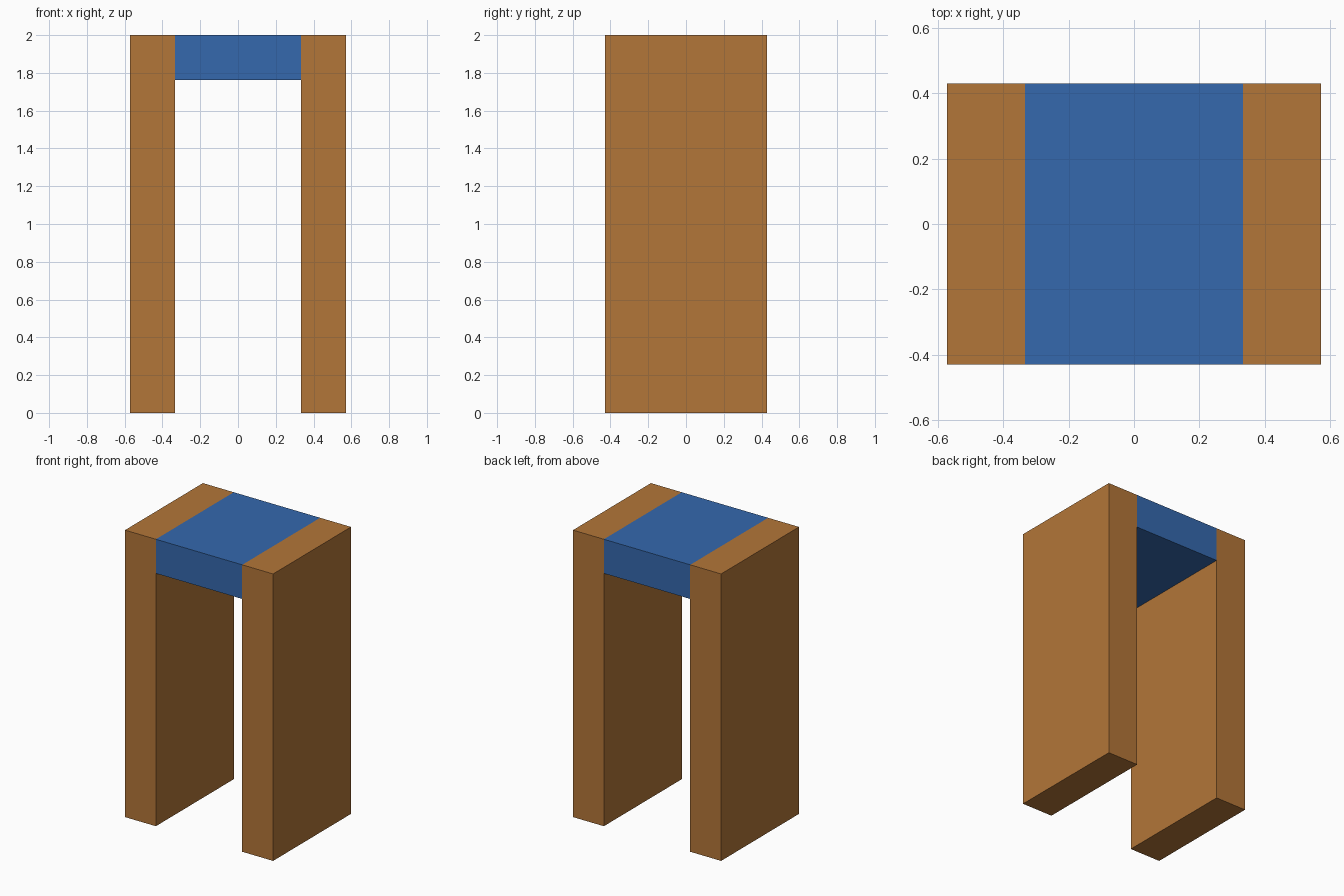
import bpy

if "Cube" in bpy.data.objects:
    bpy.data.objects.remove(bpy.data.objects["Cube"])

HALF_WIDTH = 0.571   # outer x
INNER = 0.333        # inner face of the side panels
DEPTH = 0.858
HEIGHT = 2.0
THICK = HALF_WIDTH - INNER


def material(name, colour):
    mat = bpy.data.materials.new(name)
    mat.diffuse_color = colour
    mat.use_nodes = True
    mat.node_tree.nodes["Principled BSDF"].inputs["Base Color"].default_value = mat.diffuse_color
    return mat


def box(name, centre, size, mat):
    bpy.ops.mesh.primitive_cube_add(size=1, location=centre)
    obj = bpy.context.object
    obj.name = name
    obj.scale = size
    bpy.ops.object.transform_apply(location=False, rotation=False, scale=True)
    obj.data.materials.append(mat)
    return obj


wood = material("wood_brown", (0.45, 0.18, 0.04, 1))
blue = material("top_blue", (0.035, 0.14, 0.42, 1))

# Two upright side panels
for side, sign in (("left", -1), ("right", 1)):
    box(f"{side}_side_panel", (sign * (INNER + THICK / 2), 0, HEIGHT / 2),
        (THICK, DEPTH, HEIGHT), wood)

# Top slab fitted flush between the panels
box("top_slab", (0, 0, HEIGHT - THICK / 2), (2 * INNER, DEPTH, THICK), blue)
